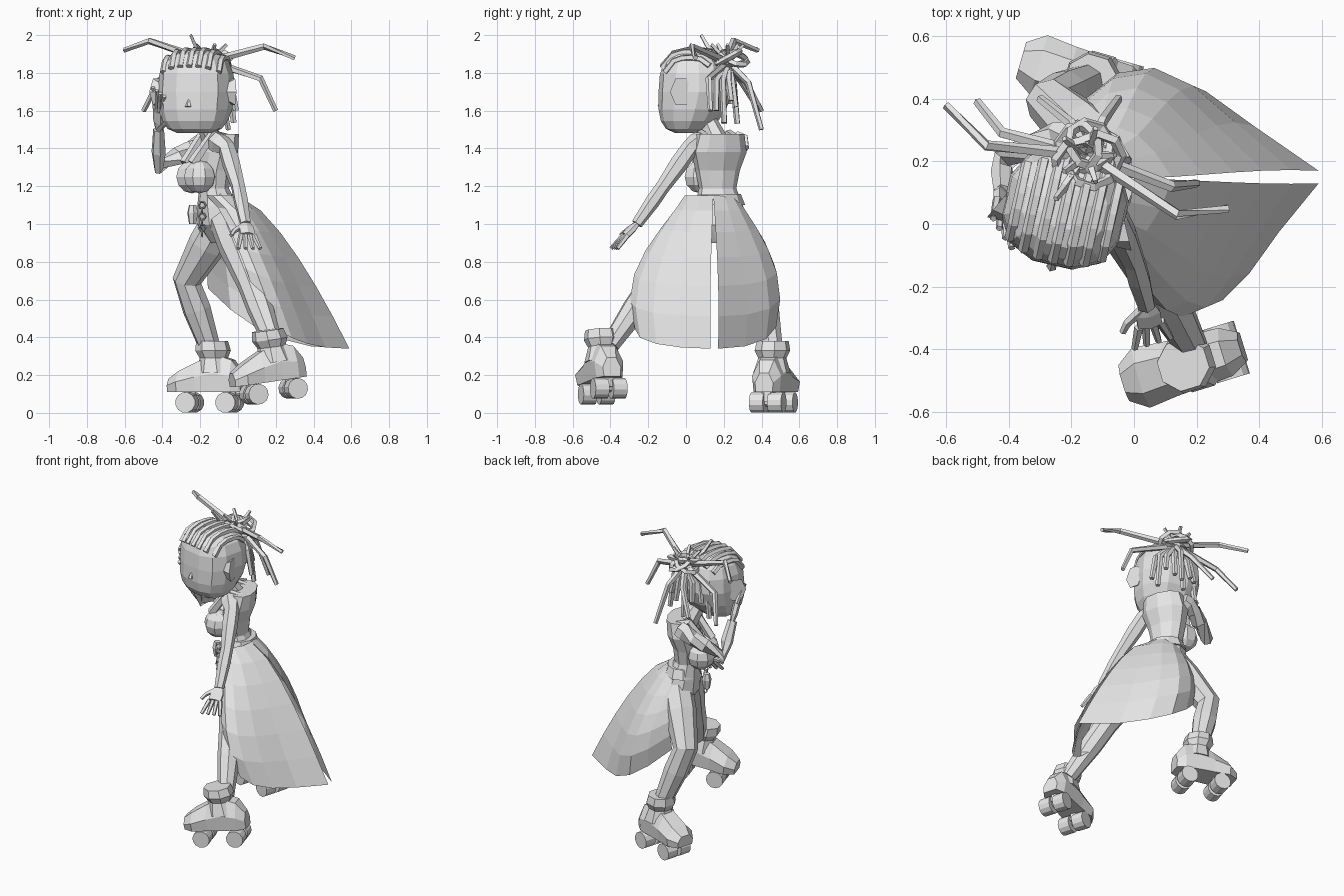
import bpy, bmesh
from math import sin, cos, pi, tau, copysign, radians
from mathutils import Vector, Matrix

default_cube = bpy.data.objects.get("Cube")
if default_cube:
    bpy.data.objects.remove(default_cube, do_unlink=True)

grey = bpy.data.materials.new("plain grey")
grey.use_nodes = True
grey.diffuse_color = (.8, .8, .8, 1)
grey.node_tree.nodes["Principled BSDF"].inputs["Base Color"].default_value = grey.diffuse_color


def skin(name, rings, closed=True, matrix=None):
    """Join rings of points with quads; closed rings also get end caps."""
    bm = bmesh.new()
    rows = [[bm.verts.new(point) for point in ring] for ring in rings]
    count = len(rows[0])
    for lower, upper in zip(rows, rows[1:]):
        for i in range(count if closed else count - 1):
            j = (i + 1) % count
            bm.faces.new((lower[i], lower[j], upper[j], upper[i]))
    if closed:
        bm.faces.new(rows[0])
        bm.faces.new(rows[-1])
    bmesh.ops.recalc_face_normals(bm, faces=bm.faces)
    mesh = bpy.data.meshes.new(name)
    bm.to_mesh(mesh)
    bm.free()
    mesh.materials.append(grey)
    obj = bpy.data.objects.new(name, mesh)
    bpy.context.collection.objects.link(obj)
    if matrix:
        obj.matrix_world = matrix


def tube(name, points, start, end, sides=6, side=(1, .2, .1), flat=1, swell=0, matrix=None):
    """Faceted tapering tube; swell adds a thicker ring in the middle of each stretch."""
    path = [Vector(point) for point in points]
    if swell:
        middles = [a.lerp(b, .4) for a, b in zip(path, path[1:])]
        path = [p for pair in zip(path, middles) for p in pair] + path[-1:]
    last = len(path) - 1
    rings = []
    for k, point in enumerate(path):
        along = (path[min(k + 1, last)] - path[max(k - 1, 0)]).normalized()
        u = Vector(side)
        u = (u - along * u.dot(along)).normalized()
        v = along.cross(u) * flat
        radius = (start + (end - start) * k / last) * (1 + swell * (k % 2))
        angles = [tau * (i + .5) / sides for i in range(sides)]
        rings.append([point + radius * (u * cos(a) + v * sin(a)) for a in angles])
    skin(name, rings, matrix=matrix)


def oval(x, y, z, width, depth, sides, power=1):
    """Level ring; a power below one squares its corners."""
    def squared(value):
        return copysign(abs(value) ** power, value)
    angles = [tau * (i + .5) / sides for i in range(sides)]
    return [(x + width * squared(cos(a)), y + depth * squared(sin(a)), z) for a in angles]


def finish(name, matrix=None):
    """Name and colour the primitive that was just added."""
    obj = bpy.context.object
    obj.name = name
    obj.data.materials.append(grey)
    if matrix:
        obj.matrix_world = matrix


def placed(x, y, z, yaw, pitch=0):
    turn = Matrix.Rotation(radians(yaw), 4, "Z") @ Matrix.Rotation(radians(pitch), 4, "Y")
    return Matrix.Translation((x, y, z)) @ turn


# Head: a squared ball with a broad jaw set forward
head = placed(-.22, .05, 1.7, -13)
WIDE, DEEP, TALL = .2, .19, .22
rings = []
for k in range(9):
    lat = radians(20 * k - 80)
    jaw = max(0, -sin(lat))
    rise = copysign(abs(sin(lat)) ** .8, lat)
    wide = cos(lat) ** (.6 - .2 * jaw) * (1 - .05 * jaw)
    deep = cos(lat) ** .6 * (1 - .15 * jaw)
    rings.append(oval(0, -.05 * jaw, TALL * rise, WIDE * wide, DEEP * deep, 12, .8))
skin("head", rings, matrix=head)
tube("nose", [(0, -.18, -.04), (0, -.19, -.08)], .005, .018, 5, matrix=head)
for s, label in ((1, "left"), (-1, "right")):
    tube(label + "_ear", [(s * .17, -.05, 0), (s * .21, -.03, 0)], .05, .08, 6, (0, 0, 1), .75, matrix=head)

# Braided rows lying on the scalp
for i in range(7):
    across = (i - 3) / 4
    row = []
    for k in range(6):
        along = (k / 3 - .9) * (1 - abs(across) ** 2.5) ** .4
        reach = min(1, abs(across) ** 2.5 + abs(along) ** 2.5)
        height = (1 - reach ** 1.3) ** .4
        row.append((WIDE * across, DEEP * along, TALL * height))
    tube(f"scalp_braid_{i}", row, .018, .018, 5, matrix=head)

# Looped knot of hair behind the crown
knot = Vector((-.15, .22, 1.86))
for i in range(5):
    a = i * tau / 5
    bpy.ops.mesh.primitive_torus_add(
        location=knot + Vector((cos(a), sin(a), .5)) * .035, rotation=(cos(a) / 2, sin(a) / 2, i),
        major_radius=.075, minor_radius=.017, major_segments=8, minor_segments=4)
    finish(f"hair_loop_{i}")
tube("hair_knot", [knot - Vector((0, .03, .04)), knot + Vector((0, 0, .02))], .07, .04, 7)

# Long loose locks: bend and tip of each
locks = [
    ((-.47, .25, 1.97), (-.6, .38, 1.92)),
    ((-.42, .29, 1.76), (-.5, .39, 1.6)),
    ((.14, .03, 1.94), (.3, .05, 1.88)),
    ((.12, .12, 1.77), (.2, .13, 1.6)),
    ((-.1, .33, 1.75), (-.05, .4, 1.5)),
    ((-.2, .32, 1.75), (-.3, .4, 1.6)),
]
for i, (bend, tip) in enumerate(locks):
    tube(f"loose_lock_{i}", [knot, bend, tip], .022, .014, 5)

# Short locks: a fan hanging round the nape and a crown standing up
for i in range(9):
    a = pi * i / 8
    out = Vector((cos(a), sin(a) * .7, 0))
    low = .07 * sin(i * 2)
    tube(f"nape_lock_{i}", [knot, knot + out * .13 - Vector((.02, .06, .1)),
                            knot + out * .16 - Vector((.02, .06, .26 + low))], .022, .016, 5)
for i in range(5):
    a = tau * i / 5
    tube(f"upright_lock_{i}", [knot, knot + Vector((cos(a), sin(a), 1)) * .09], .018, .01, 4)
tube("forward_lock", [knot, (-.22, .12, 1.93), (-.25, .08, 2)], .018, .01, 4)

# Torso, facing the direction of travel
body = placed(-.12, .17, .9, -70)
rings = []
for i, width in enumerate((.08, .15, .13, .1, .12, .15, .13)):
    rings.append(oval(0, .02 + .03 * cos(i * .9), .096 * i, width, width * (.9 - .05 * i), 10, .9))
skin("torso", rings, matrix=body)
skin("waistband", [oval(0, .02, .2, .14, .11, 10), oval(0, .02, .26, .115, .095, 10)], matrix=body)
for s, label in ((1, "left"), (-1, "right")):
    bpy.ops.mesh.primitive_uv_sphere_add(segments=8, ring_count=6, radius=.088)
    finish(label + "_bust", body @ Matrix.Translation((s * .06, -.11, .35)))
    tube(label + "_strap", [(s * .06, -.15, .42), (s * .08, -.04, .58), (s * .08, .08, .55)],
         .03, .02, 5, matrix=body)
tube("neck", [(-.13, .17, 1.43), (-.18, .11, 1.56)], .06, .045, 7)

# Hip chain and charm
for i in range(6):
    bpy.ops.mesh.primitive_torus_add(
        location=(-.19, .06, 1.1 - .03 * i), rotation=(pi / 2, 0, i * pi / 2),
        major_radius=.018, minor_radius=.006, major_segments=6, minor_segments=4)
    finish(f"chain_link_{i}")
tube("hip_charm", [(-.24, .12, 1.1), (-.24, .12, 1)], .02, .02, swell=.5)


# Arms with spread fingers
def arm(label, path, knuckles, tip, spread):
    wrist, knuckles, tip = Vector(path[-1]), Vector(knuckles), Vector(tip)
    spread = Vector(spread).normalized()
    tube(label + "_arm", path, .055, .03, swell=.15)
    tube(label + "_palm", [wrist, knuckles], .03, .045, 6, spread, .5, swell=.2)
    for i in range(4):
        shift = spread * (i - 1.5)
        tube(f"{label}_finger_{i}", [knuckles + shift * .024, tip + shift * .04], .015, .011, 5)
    tube(label + "_thumb", [wrist, wrist.lerp(knuckles, .6) + spread * .07, knuckles + spread * .09], .017, .011, 5)


arm("left", [(-.12, .08, 1.44), (-.06, .02, 1.4), (0, -.12, 1.2), (.04, -.26, 1)],
    (.05, -.32, .94), (.06, -.38, .87), (-1, -.3, 0))
arm("right", [(-.15, .28, 1.44), (-.25, .28, 1.4), (-.42, .2, 1.3), (-.42, .1, 1.5)],
    (-.42, .05, 1.6), (-.42, -.03, 1.7), (.5, -.8, -.4))

# Legs from hip to ankle
tube("left_leg", [(-.06, .08, 1.02), (.07, -.18, .68), (.19, -.4, .36)], .095, .05, 8, swell=.15)
tube("right_leg", [(-.09, .23, 1.02), (-.27, .39, .7), (-.14, .46, .32)], .1, .055, 8, swell=.15)


# Roller skates, modelled with the toe along local x
def skate(label, matrix):
    rings = []
    for x, top, width in ((-.17, .1, .05), (-.12, .17, .08), (-.03, .2, .085),
                          (.07, .16, .09), (.17, .11, .1), (.23, .07, .06)):
        right = [(x, width * .9, 0), (x, width, top / 2), (x, width / 2, top)]
        rings.append(right + [(x, -y, z) for x, y, z in reversed(right)])
    skin(label + "_shoe", rings, matrix=matrix)
    cuff = ((.1, .1), (.18, .075), (.22, .095), (.27, .085))
    skin(label + "_ankle", [oval(.1 * z - .03, 0, z, r, r, 8) for z, r in cuff], matrix=matrix)
    for x, place in ((.12, "front"), (-.1, "rear")):
        name = f"{label}_{place}"
        tube(name + "_truck", [(x, 0, -.05), (x, 0, .02)], .035, .035, matrix=matrix)
        tube(name + "_axle", [(x, -.07, -.055), (x, .07, -.055)], .02, .02, matrix=matrix)
        for s in (-1, 1):
            tube(name + "_wheel", [(x, s * .012, -.055), (x, s * .088, -.055)],
                 .055, .055, 12, (0, 0, 1), matrix=matrix)


skate("left", placed(.19, -.44, .17, 197, 8))
skate("right", placed(-.14, .46, .11, 164))

# Long open skirt in two halves, parted at the back
for label, length, reach, turn, lift, part in (("left", .46, -.4, 2, .16, .13), ("right", .75, .31, 2.4, .32, .17)):
    rows = []
    for k in range(7):
        drop = (k / 6) ** 1.3
        row = []
        for i in range(6):
            a = i / 5
            waist = Vector((.09 * cos(2.6 * a) - .09, .145 + reach * .38 * sin(2.6 * a)))
            hem = Vector((.59 - length * a ** .8, part + reach * sin(turn * a)))
            x = waist.x + (hem.x - waist.x) * drop ** .68
            y = waist.y + (hem.y - waist.y) * sin(2 * drop) / sin(2)
            row.append((x, y, 1.15 + (lift * a * a - .81) * drop))
        rows.append(row)
    skin(label + "_skirt_half", rows, closed=False)
